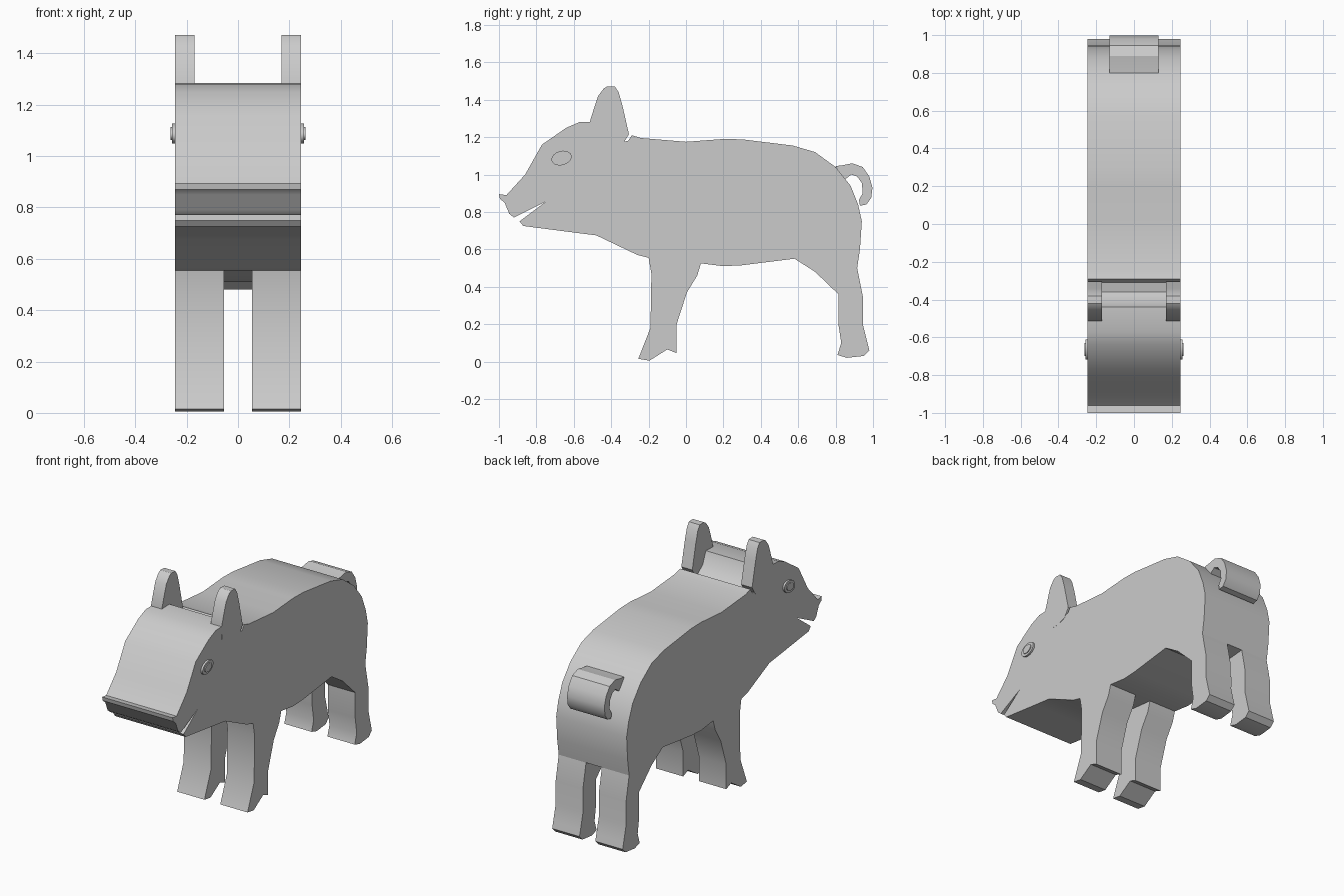
import bpy, bmesh
from math import cos, sin, pi, radians

W = 0.245  # half width of the flat-sided body


def extrude(name, pts, x0, x1):
    """Extrude a side profile of (y, z) points from x0 to x1."""
    bm = bmesh.new()
    face = bm.faces.new([bm.verts.new((x0, y, z)) for y, z in pts])
    res = bmesh.ops.extrude_face_region(bm, geom=[face])
    moved = [v for v in res["geom"] if isinstance(v, bmesh.types.BMVert)]
    bmesh.ops.translate(bm, verts=moved, vec=(x1 - x0, 0, 0))
    bmesh.ops.recalc_face_normals(bm, faces=bm.faces)
    mesh = bpy.data.meshes.new(name)
    bm.to_mesh(mesh)
    bm.free()
    ob = bpy.data.objects.new(name, mesh)
    bpy.context.collection.objects.link(ob)
    bpy.ops.object.select_all(action='DESELECT')
    bpy.context.view_layer.objects.active = ob
    ob.select_set(True)
    bpy.ops.object.shade_smooth_by_angle(angle=radians(30))
    return ob


def pair(name, pts, x0, x1):
    """Same profile on both sides of the body."""
    extrude(name + "_right", pts, x0, x1)
    extrude(name + "_left", pts, -x1, -x0)


def ellipse(cy, cz, a, b, tilt, n=20):
    out = []
    for i in range(n):
        t = 2 * pi * i / n
        u, v = a * cos(t), b * sin(t)
        out.append((cy + u * cos(tilt) - v * sin(tilt),
                    cz + u * sin(tilt) + v * cos(tilt)))
    return out


# Head and torso, with open mouth and a dip between the ears
extrude("body", [
    (-1.0, 0.895), (-0.96, 0.89), (-0.86, 1.0), (-0.77, 1.16), (-0.64, 1.25),
    (-0.57, 1.28), (-0.44, 1.285), (-0.41, 1.21), (-0.36, 1.17), (-0.31, 1.18),
    (-0.29, 1.21), (-0.24, 1.195), (0.0, 1.175), (0.2, 1.19), (0.3, 1.188),
    (0.57, 1.155), (0.69, 1.12), (0.80, 1.04), (0.88, 0.94), (0.92, 0.84),
    (0.94, 0.75), (0.93, 0.6), (0.915, 0.5), (0.69, 0.48), (0.58, 0.55),
    (0.3, 0.515), (0.2, 0.51), (0.08, 0.525), (-0.2, 0.555), (-0.26, 0.57),
    (-0.48, 0.675), (-0.6, 0.69), (-0.87, 0.725), (-0.89, 0.75),
    (-0.75, 0.855), (-0.92, 0.77), (-0.945, 0.79), (-0.97, 0.85), (-0.995, 0.87),
], -W, W)

# Legs
pair("front_leg", [
    (0.08, 0.525), (0.06, 0.46), (0.005, 0.37), (-0.05, 0.2), (-0.05, 0.045),
    (-0.1, 0.065), (-0.195, 0.005), (-0.255, 0.015), (-0.19, 0.18),
    (-0.185, 0.47), (-0.2, 0.555),
], 0.055, W)
pair("back_leg", [
    (0.915, 0.5), (0.945, 0.35), (0.945, 0.2), (0.97, 0.1), (0.98, 0.06),
    (0.95, 0.03), (0.86, 0.02), (0.81, 0.035), (0.83, 0.1), (0.815, 0.2),
    (0.815, 0.36), (0.69, 0.48),
], 0.055, W)

# Ears
pair("ear", [
    (-0.515, 1.28), (-0.49, 1.36), (-0.47, 1.42), (-0.44, 1.46), (-0.42, 1.472),
    (-0.38, 1.47), (-0.36, 1.44), (-0.34, 1.37), (-0.305, 1.215), (-0.34, 1.16),
    (-0.40, 1.14), (-0.46, 1.14), (-0.51, 1.17),
], 0.17, W + 0.001)

# Eyes: stepped oval discs
pair("eye", ellipse(-0.665, 1.088, 0.055, 0.038, radians(15)), W - 0.02, 0.257)
pair("pupil", ellipse(-0.665, 1.088, 0.036, 0.024, radians(15)), W - 0.02, 0.262)

# Curled tail
extrude("tail", [
    (0.80, 1.045), (0.84, 1.05), (0.89, 1.06), (0.945, 1.04), (0.98, 0.99),
    (0.997, 0.93), (0.99, 0.875), (0.965, 0.84), (0.93, 0.833), (0.925, 0.865),
    (0.945, 0.9), (0.94, 0.955), (0.915, 0.99), (0.885, 1.0), (0.845, 0.97),
], -0.13, 0.13)
